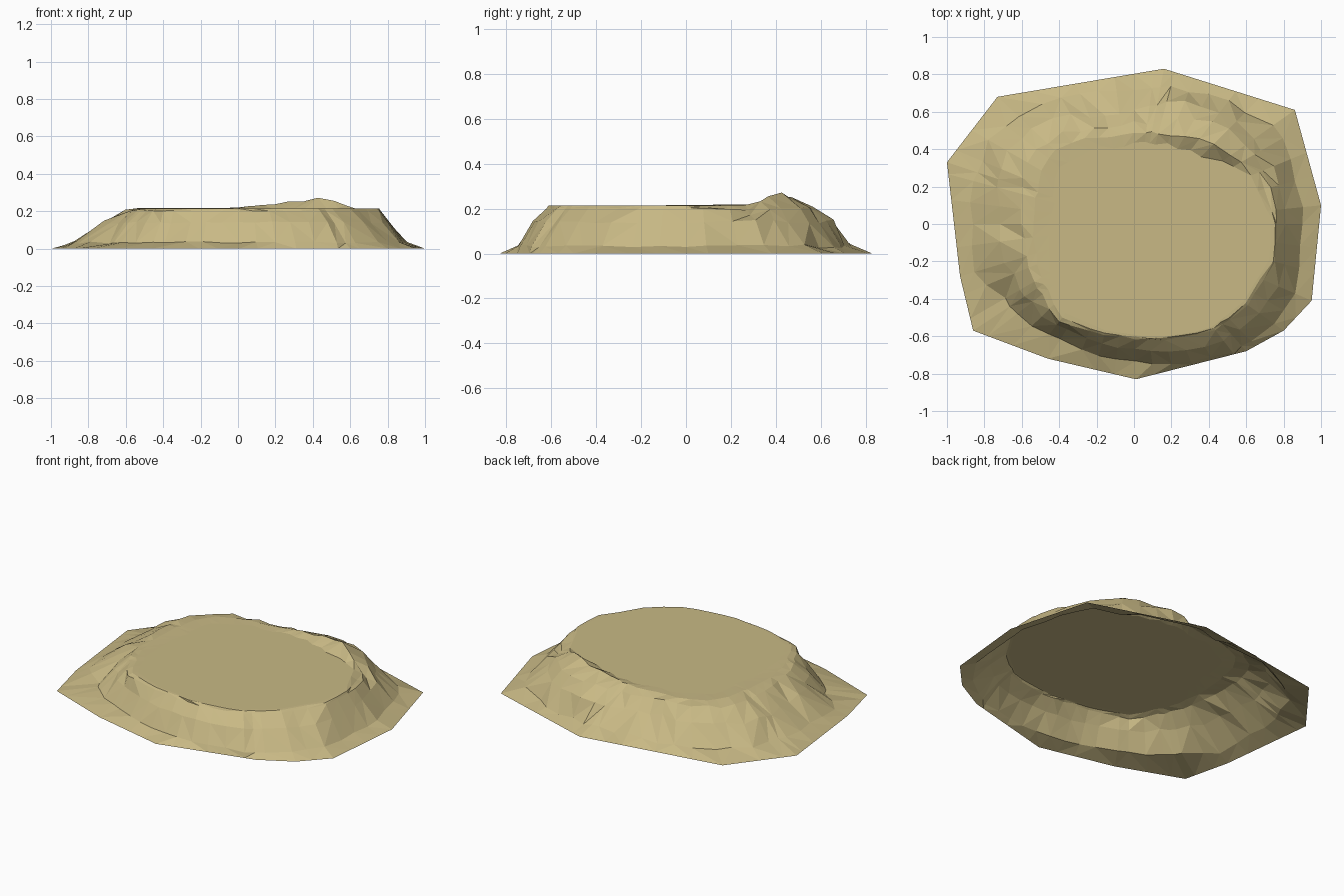
import bpy, bmesh, math, random
from mathutils import Vector

if "Cube" in bpy.data.objects:
    bpy.data.objects.remove(bpy.data.objects["Cube"])

random.seed(4)

# Contour outlines of the mound, counter-clockwise from +x
BASE = [(1, .1), (.86, .61), (.16, .83), (-.73, .68), (-1, .33), (-.93, -.28),
        (-.86, -.57), (-.46, -.72), (.01, -.83), (.6, -.68), (.8, -.57), (.95, -.41)]
TOE = [(.91, .05), (.8, .48), (.45, .7), (.1, .74), (-.4, .67), (-.76, .5), (-.87, .2),
       (-.85, -.25), (-.55, -.55), (-.2, -.7), (.13, -.755), (.5, -.7), (.72, -.56), (.86, -.4)]
LEDGE = [(.82, .05), (.72, .36), (.58, .53), (.33, .65), (.08, .635), (-.1, .58), (-.4, .58),
         (-.65, .44), (-.73, .2), (-.73, -.1), (-.65, -.28), (-.47, -.52), (-.2, -.64),
         (.15, -.69), (.45, -.64), (.66, -.49), (.79, -.3)]
RIM = [(.77, .05), (.7, .29), (.6, .41), (.47, .55), (.2, .56), (-.05, .53), (-.4, .49),
       (-.58, .35), (-.61, .1), (-.58, -.2), (-.42, -.51), (-.18, -.59), (.13, -.625),
       (.42, -.58), (.61, -.43), (.76, -.2)]
FLAT = [(.73, .03), (.62, .27), (.42, .35), (.1, .44), (-.2, .4), (-.4, .3), (-.46, 0),
        (-.45, -.25), (-.38, -.47), (-.15, -.57), (.12, -.61), (.4, -.565), (.58, -.42), (.73, -.18)]

# Height of the rocky crest against angle in degrees
CREST = [(0, .214), (20, .19), (27, .2), (33, .255), (45, .266), (52, .25), (57, .264),
         (66, .24), (78, .232), (92, .218), (125, .216), (160, .218), (200, .214), (360, .214)]


def radius(outline, a):
    """Distance from the centre to an outline along angle a."""
    d = Vector((math.cos(a), math.sin(a)))
    best = 0
    for i, p in enumerate(outline):
        p, q = Vector(p), Vector(outline[(i + 1) % len(outline)])
        e = q - p
        den = d.cross(e)
        if abs(den) < 1e-9:
            continue
        t, u = p.cross(e) / den, p.cross(d) / den
        if t > 0 and -1e-5 <= u <= 1 + 1e-5:
            best = max(best, t)
    return best


def crest_height(a):
    deg = math.degrees(a) % 360
    for (a0, z0), (a1, z1) in zip(CREST, CREST[1:]):
        if a0 <= deg <= a1:
            return z0 + (z1 - z0) * (deg - a0) / (a1 - a0)
    return .214


def jitter(s):
    return random.uniform(-s, s)


# Spokes: even spacing plus one through each base corner
corners = [math.atan2(y, x) % math.tau for x, y in BASE]
angles = list(corners)
for i in range(48):
    a = math.tau * i / 48
    if all(abs((a - c + math.pi) % math.tau - math.pi) > .05 for c in corners):
        angles.append(a)
angles.sort()

bm = bmesh.new()
rings = [[] for _ in range(6)]
for a in angles:
    deg = math.degrees(a)
    rough = 1 if 20 < deg < 215 else .45          # front wall is smoother
    gap = max(0, 1 - abs(deg - 23) / 9)           # notch beside the rocks
    rim, flat = radius(RIM, a), radius(FLAT, a)
    ridge = 28 < deg < 80
    stations = [
        (radius(BASE, a), 0),
        (radius(TOE, a) + jitter(.015) * rough, .033 + jitter(.01) * rough),
        (radius(LEDGE, a) + jitter(.016) * rough, .14 + jitter(.012) * rough),
        (rim + jitter(.014) * rough, .203 - .035 * gap + jitter(.006) * rough),
        (rim + (flat - rim) * (.55 if ridge else .45) + jitter(.012) * rough,
         crest_height(a) + (jitter(.006) if ridge else 0)),
        (flat + (jitter(.015) if rough == 1 else 0), .215),
    ]
    for ring, (r, z) in zip(rings, stations):
        ring.append(bm.verts.new((r * math.cos(a), r * math.sin(a), z)))

# Slopes, split into triangles with mixed diagonals
n = len(angles)
for lo, hi in zip(rings, rings[1:]):
    for i in range(n):
        j = (i + 1) % n
        if random.random() < .5:
            tris = (lo[i], lo[j], hi[j]), (lo[i], hi[j], hi[i])
        else:
            tris = (lo[i], lo[j], hi[i]), (lo[j], hi[j], hi[i])
        for t in tris:
            bm.faces.new(t)
# Flat plateau; the underside stays open
bm.faces.new(rings[-1])

mesh = bpy.data.meshes.new("sand_mound")
bm.to_mesh(mesh)
bm.free()
sand = bpy.data.materials.new("sand")
sand.diffuse_color = (.58, .485, .235, 1)
sand.use_nodes = True
sand.node_tree.nodes["Principled BSDF"].inputs["Base Color"].default_value = sand.diffuse_color
mesh.materials.append(sand)
bpy.context.collection.objects.link(bpy.data.objects.new("sand_mound", mesh))
